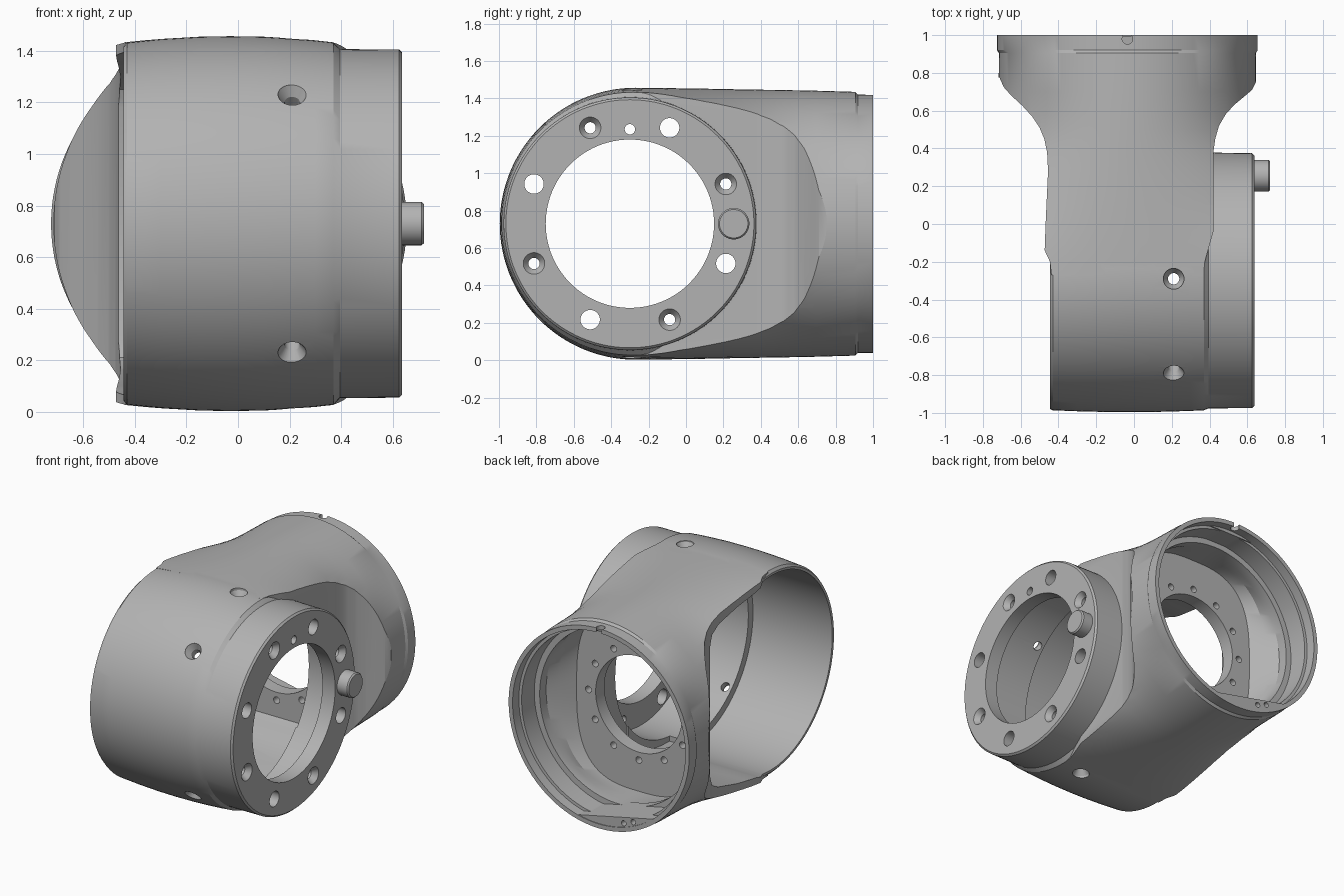
import bpy, bmesh, math
from mathutils import Vector

cube = bpy.data.objects.get("Cube")
if cube:
    bpy.data.objects.remove(cube)

grey = bpy.data.materials.new("satin grey")
grey.use_nodes = True
GREY = (0.45, 0.45, 0.45, 1)
grey.diffuse_color = GREY
grey.node_tree.nodes["Principled BSDF"].inputs["Base Color"].default_value = GREY

ZC = 0.73                            # height of both axes
HUB = Vector((0, -0.3, ZC))          # centre of the sideways flange
TUBE = Vector((-0.035, 0, ZC))       # axis of the rear socket
X, Y, Z = Vector((1, 0, 0)), Vector((0, 1, 0)), Vector((0, 0, 1))


def skin(name, rings):
    """Closed object through a list of equal point rings."""
    bm = bmesh.new()
    loops = [[bm.verts.new(p) for p in ring] for ring in rings]
    count = len(loops[0])
    for a, b in zip(loops, loops[1:]):
        for i in range(count):
            j = (i + 1) % count
            bm.faces.new((a[i], a[j], b[j], b[i]))
    bm.faces.new(loops[0])
    bm.faces.new(loops[-1])
    bmesh.ops.recalc_face_normals(bm, faces=bm.faces)
    mesh = bpy.data.meshes.new(name)
    bm.to_mesh(mesh)
    bm.free()
    mesh.materials.append(grey)
    obj = bpy.data.objects.new(name, mesh)
    bpy.context.collection.objects.link(obj)
    return obj


def lathe(name, origin, axis, profile, sides=96, lean=0):
    """Turned solid; profile holds (distance along axis, radius).
    With lean, rings wider than the flange slide backwards."""
    u = axis.orthogonal().normalized()
    v = axis.cross(u)
    turns = [2 * math.pi * i / sides for i in range(sides)]
    return skin(name, [[origin + axis * t + Y * lean * max(0, r - 0.675)
                        + (u * math.cos(a) + v * math.sin(a)) * r
                        for a in turns] for t, r in profile])


def loft(name, sections, sides=128):
    """Superellipse sections along y: (y, half width, half height, exponent)."""
    rings = []
    for y, w, h, n in sections:
        ring = []
        for i in range(sides):
            a = 2 * math.pi * i / sides
            c, s = math.cos(a), math.sin(a)
            k = (abs(c) ** n + abs(s) ** n) ** (-1 / n)
            ring.append(TUBE + Vector((c * k * w, y, s * k * h)))
        rings.append(ring)
    return skin(name, rings)


def boolean(target, tool, operation="DIFFERENCE"):
    bpy.context.view_layer.objects.active = target
    mod = target.modifiers.new("cut", "BOOLEAN")
    mod.operation, mod.object, mod.solver = operation, tool, "EXACT"
    bpy.ops.object.modifier_apply(modifier=mod.name)
    bpy.data.objects.remove(tool)


def slot(x0, x1, half):
    """Sideways prism cutter; half holds (y, half height) from front to back."""
    outline = [(y, h) for y, h in half] + [(y, -h) for y, h in half[::-1]]
    return skin("slot", [[(x, y, ZC + h) for y, h in outline] for x in (x0, x1)])


def smooth(obj, angle=25):
    bpy.ops.object.select_all(action="DESELECT")
    obj.select_set(True)
    bpy.context.view_layer.objects.active = obj
    bpy.ops.object.shade_smooth_by_angle(angle=math.radians(angle))


# Crowned barrel with the stepped flange on its +x end
body = lathe("elbow_housing", HUB, X, [
    (-0.445, 0.685), (-0.43, 0.703), (-0.3, 0.716), (-0.15, 0.725), (-0.03, 0.727),
    (0.1, 0.725), (0.2, 0.719), (0.3, 0.711), (0.37, 0.703), (0.395, 0.677),
    (0.625, 0.675), (0.637, 0.663)], 128, 0.6)

# Neck blending from the shallow barrel crown to the round rear socket
neck = loft("neck", [
    (-0.27, 1.65, 0.7255, 2), (-0.2, 1.58, 0.7255, 2), (-0.1, 1.4, 0.725, 2),
    (0, 1.22, 0.7235, 2), (0.1, 1.07, 0.722, 2), (0.2, 0.96, 0.72, 2),
    (0.3, 0.865, 0.718, 2), (0.4, 0.775, 0.7165, 2), (0.5, 0.715, 0.715, 2),
    (0.6, 0.69, 0.713, 2), (0.7, 0.682, 0.711, 2), (0.905, 0.68, 0.705, 2),
    (0.92, 0.69, 0.69, 2), (1, 0.69, 0.69, 2)])

# Plan outline that waists the neck on both sides
left_edge = [(-0.435, -0.29), (-0.445, -0.2), (-0.473, -0.14), (-0.468, 0),
             (-0.455, 0.28), (-0.46, 0.38), (-0.475, 0.45), (-0.50, 0.51),
             (-0.54, 0.57), (-0.59, 0.625), (-0.65, 0.68), (-0.69, 0.725),
             (-0.712, 0.775), (-0.8, 0.8), (-0.8, 1.1)]
right_edge = [(0.365, -0.29), (0.375, -0.2), (0.42, -0.04), (0.42, 0.38),
              (0.43, 0.45), (0.45, 0.52), (0.485, 0.58), (0.53, 0.63),
              (0.59, 0.68), (0.625, 0.71), (0.645, 0.75), (0.75, 0.79), (0.75, 1.1)]
outline = left_edge + right_edge[::-1]
boolean(neck, skin("waist", [[(x, y, z) for x, y in outline] for z in (-0.2, 1.7)]), "INTERSECT")
boolean(body, neck, "UNION")

# Barrel bore, open at -x, with a thicker ring behind the flange
boolean(body, lathe("bore", HUB + Y * 0.01, X, [
    (-0.8, 0.67), (0.16, 0.67), (0.161, 0.62), (0.54, 0.62)]))
boolean(body, lathe("flange_opening", HUB, X, [(0.3, 0.45), (0.8, 0.45)]))

# Side opening carried back into the neck, and the hollow behind the plate
boolean(body, slot(-0.8, 0.30, [(-0.25, 0.655), (-0.15, 0.65), (0.1, 0.61), (0.3, 0.56),
                                (0.37, 0.52), (0.40, 0.45)]))
boolean(body, slot(-0.415, 0.31, [(0.2, 0.58), (0.40, 0.53), (0.47, 0.50)]))

# Stepped socket interior down to the bolted inner plate
boolean(body, loft("socket", [
    (0.565, 0.475, 0.60, 3), (0.65, 0.545, 0.60, 2.6), (0.72, 0.60, 0.60, 2),
    (0.79, 0.60, 0.60, 2), (0.791, 0.64, 0.64, 2), (0.93, 0.64, 0.64, 2),
    (0.931, 0.66, 0.66, 2), (1.1, 0.66, 0.66, 2)]))
boolean(body, lathe("plate_opening", TUBE, Y, [(0, 0.33), (0.7, 0.33)]))
for i in range(12):
    a = math.radians(30 * i)
    spot = TUBE + (X * math.cos(a) + Z * math.sin(a)) * 0.385
    boolean(body, lathe("plate_hole", spot, Y, [(0.42, 0.023), (0.6, 0.023)], 16))

# Flange holes, alternately plain and countersunk
for i in range(8):
    a = math.radians(22.5 + 45 * i)
    spot = HUB + (Y * math.cos(a) + Z * math.sin(a)) * 0.555
    if i % 2:
        shape = [(0.4, 0.052), (0.7, 0.052)]
    else:
        shape = [(0.4, 0.03), (0.6, 0.03), (0.64, 0.06), (0.7, 0.06)]
    boolean(body, lathe("flange_hole", spot, X, shape, 28))
boolean(body, lathe("dowel_hole", HUB + Z * 0.505, X, [(0.4, 0.028), (0.7, 0.028)], 20))

# Countersunk screw holes around the barrel
for degrees in (90, 135, 225, 270):
    a = math.radians(degrees)
    way = Y * math.cos(a) + Z * math.sin(a)
    boolean(body, lathe("barrel_hole", HUB + X * 0.21 + Y * 0.01, way, [
        (0.5, 0.03), (0.665, 0.03), (0.705, 0.055), (0.8, 0.055)], 28))

# Small notch in the top of the socket rim
boolean(body, lathe("rim_notch", TUBE + Y * 0.98, Z, [(0.6, 0.028), (0.8, 0.028)], 20))
smooth(body)


def pad(name, centre, half, y0, y1, r=0.665):
    """Solid circle segment inside the socket."""
    angles = [math.radians(centre + half * (i / 10 - 1)) for i in range(21)]
    return skin(name, [[TUBE + Y * y + (X * math.cos(a) + Z * math.sin(a)) * r
                        for a in angles] for y in (y0, y1)])


# Locating pads inside the socket
upper = pad("upper_pad", 90, 17, 0.74, 0.94)
lower = pad("lower_pad", 258, 27, 0.74, 0.995)
for degrees in (246, 253):
    a = math.radians(degrees)
    spot = TUBE + (X * math.cos(a) + Z * math.sin(a)) * 0.635
    boolean(lower, lathe("pad_hole", spot, Y, [(0.9, 0.018), (1.1, 0.018)], 16))
smooth(upper)
smooth(lower)

# Stop pin on the flange
pin = lathe("stop_pin", HUB + Y * 0.555, X, [
    (0.56, 0.084), (0.712, 0.084), (0.721, 0.076)], 40)
smooth(pin)
